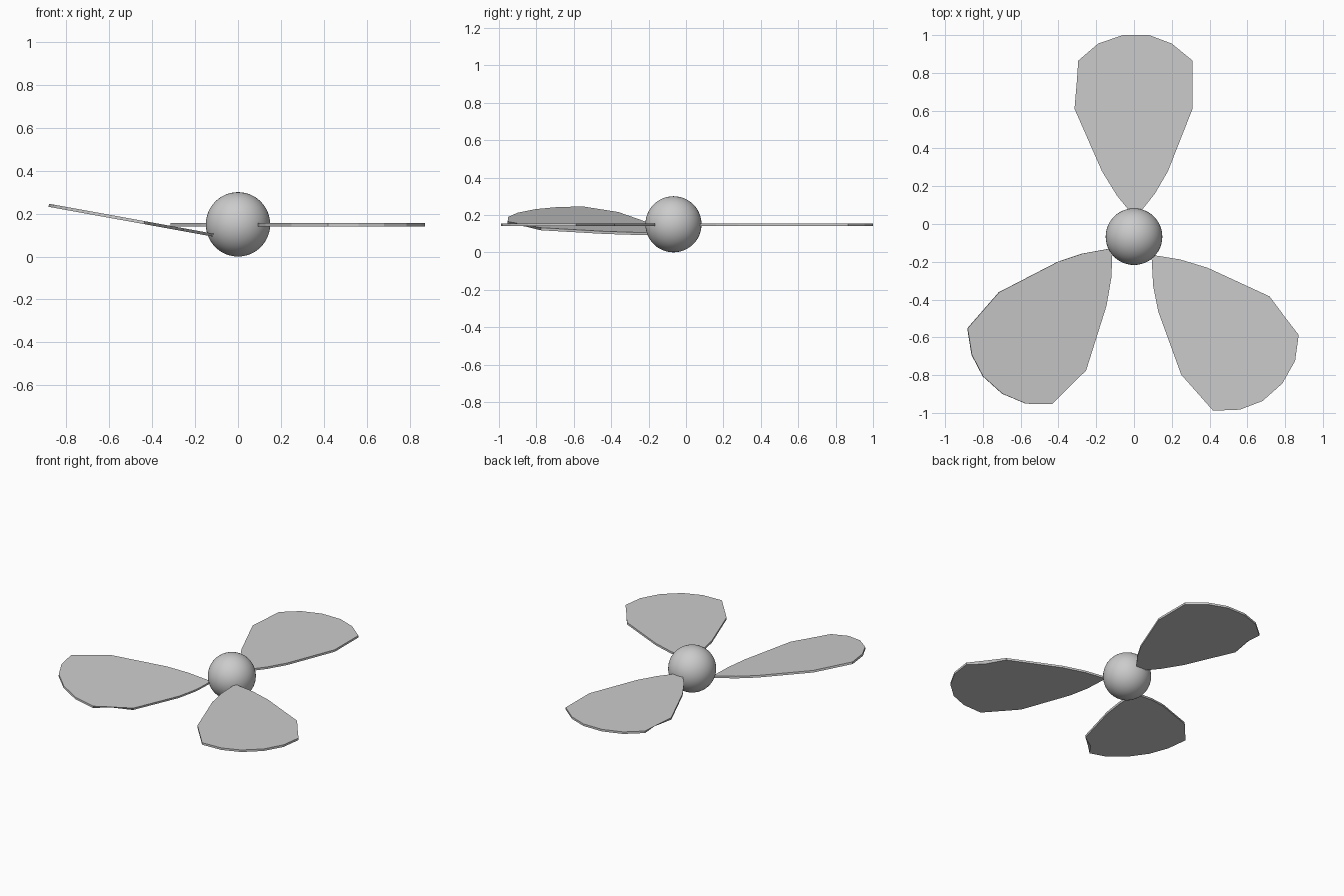
import bpy, bmesh, math
from mathutils import Matrix, Vector

if "Cube" in bpy.data.objects:
    bpy.data.objects.remove(bpy.data.objects["Cube"])

# Blade outline, clockwise from the root, drawn as seen on the rear blade
OUTLINE = [(0.00, 0.04), (-0.09, 0.15), (-0.17, 0.28), (-0.315, 0.61),
           (-0.303, 0.75), (-0.295, 0.865), (-0.19, 0.955), (-0.06, 1.0),
           (0.08, 1.0), (0.20, 0.955), (0.31, 0.865), (0.31, 0.61),
           (0.18, 0.28), (0.11, 0.16), (0.015, 0.04)]
PIVOT = Vector((0.0, 0.61))
NOTCH = 4          # edge point pulled inward on the underside
THICK = 0.014


def make_blade(name, centre, turn, tilt=0):
    bm = bmesh.new()
    rings = []
    for z in (-THICK / 2, THICK / 2):
        ring = []
        for i, p in enumerate(OUTLINE):
            dx = 0.018 if i == NOTCH and z < 0 else 0
            ring.append(bm.verts.new((p[0] - PIVOT.x + dx, p[1] - PIVOT.y, z)))
        rings.append(ring)
    low, high = rings
    bm.faces.new(low)
    bm.faces.new(high[::-1])
    n = len(OUTLINE)
    for i in range(n):
        j = (i + 1) % n
        bm.faces.new((low[i], high[i], high[j], low[j]))
    bmesh.ops.recalc_face_normals(bm, faces=bm.faces)
    bm.transform(Matrix.Translation(centre)
                 @ Matrix.Rotation(math.radians(tilt), 4, 'Y')
                 @ Matrix.Rotation(math.radians(turn), 4, 'Z'))
    mesh = bpy.data.meshes.new(name)
    bm.to_mesh(mesh)
    bm.free()
    bpy.context.collection.objects.link(bpy.data.objects.new(name, mesh))


# Three flat blades, the left one tilted upward
make_blade("rear_blade", (0, 0.61, 0.148), 0)
make_blade("right_blade", (0.482, -0.592, 0.148), -138.5)
make_blade("left_blade", (-0.487, -0.567, 0.167), 138.5, 10.3)

# Round hub
bpy.ops.mesh.primitive_uv_sphere_add(segments=48, ring_count=24, radius=0.15,
                                     location=(0, -0.067, 0.15))
bpy.context.object.name = "hub"
bpy.ops.object.shade_smooth()
